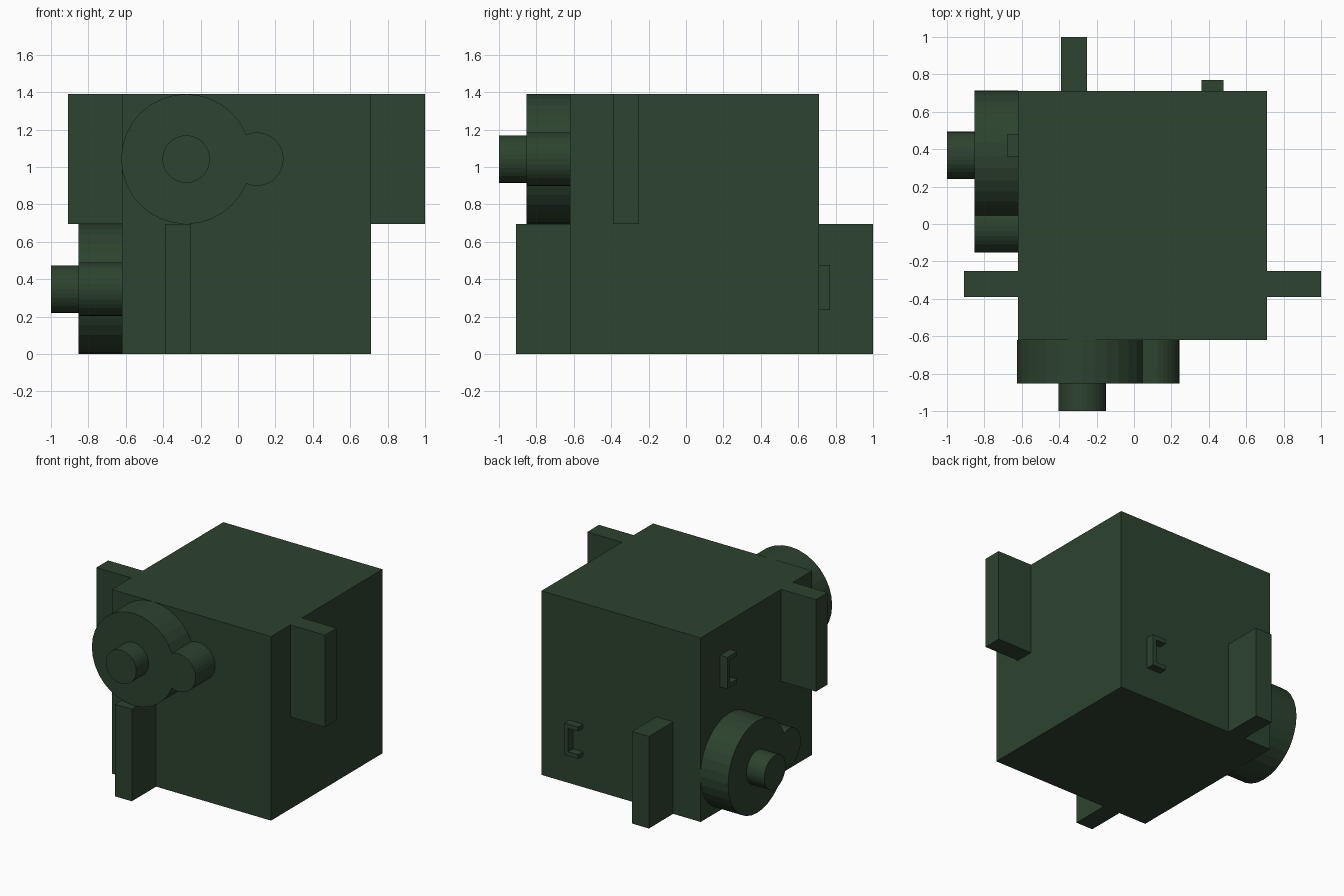
import bpy, bmesh
from math import sin, cos, acos, atan2, pi, radians
from mathutils import Matrix, Vector

if "Cube" in bpy.data.objects:
    bpy.data.objects.remove(bpy.data.objects["Cube"])

green = bpy.data.materials.new("dark_green")
green.diffuse_color = (0.026, 0.056, 0.028, 1)
green.use_nodes = True
green.node_tree.nodes["Principled BSDF"].inputs["Base Color"].default_value = green.diffuse_color

H = 0.695                      # height of one motor
TOP = Matrix.Translation((0, 0, H))
LOW = Matrix.Translation((0, 0.09, 0)) @ Matrix.Rotation(radians(-90), 4, 'Z')


def prism(name, points, direction, matrix):
    """Extrude a closed 3D outline along a direction."""
    bm = bmesh.new()
    face = bm.faces.new([bm.verts.new(p) for p in points])
    ext = bmesh.ops.extrude_face_region(bm, geom=[face], use_keep_orig=True)
    verts = [g for g in ext["geom"] if isinstance(g, bmesh.types.BMVert)]
    bmesh.ops.translate(bm, verts=verts, vec=Vector(direction))
    bmesh.ops.recalc_face_normals(bm, faces=bm.faces[:])
    bm.transform(matrix)
    mesh = bpy.data.meshes.new(name)
    bm.to_mesh(mesh)
    bm.free()
    mesh.materials.append(green)
    obj = bpy.data.objects.new(name, mesh)
    bpy.context.collection.objects.link(obj)
    return obj


def box(name, x0, x1, y0, y1, z0, z1, matrix):
    pts = [(x0, y0, z0), (x1, y0, z0), (x1, y1, z0), (x0, y1, z0)]
    return prism(name, pts, (0, 0, z1 - z0), matrix)


def arc(cx, cz, r, a0, a1, n, y):
    return [(cx + r * cos(a0 + (a1 - a0) * i / n), y,
             cz + r * sin(a0 + (a1 - a0) * i / n)) for i in range(n + 1)]


# Shared block of the two stacked motors
box("motor_housing", -0.62, 0.71, -0.62, 0.71, 0, 2 * H, Matrix())


def motor_fittings(tag, m):
    cx, cz, big, small, gap = -0.277, H / 2, H / 2, 0.143, 0.377
    # Mounting tabs on both ends
    box(tag + "_tab_a", -0.91, -0.62, -0.39, -0.25, 0, H, m)
    box(tag + "_tab_b", 0.71, 1.0, -0.39, -0.25, 0, H, m)
    # Gear cover: outline of a large and a small circle merged
    a = (gap ** 2 + big ** 2 - small ** 2) / (2 * gap)
    t = acos(a / big)
    s = atan2(big * sin(t), a - gap)
    outline = arc(cx, cz, big, t, 2 * pi - t, 28, -0.62)
    outline += arc(cx + gap, cz, small, -s, s, 20, -0.62)[1:-1]
    prism(tag + "_gear_cover", outline, (0, -0.232, 0), m)
    # Output shaft
    prism(tag + "_output_shaft", arc(cx, cz, 0.127, 0, 2 * pi, 32, -0.852)[:-1],
          (0, -0.148, 0), m)
    # C-shaped cable guide
    y0, y1, z0, z1, w = 0.362, 0.478, 0.236, 0.476, 0.032
    c = [(y0, z0), (y1, z0), (y1, z1), (y0, z1), (y0, z1 - w),
         (y1 - w, z1 - w), (y1 - w, z0 + w), (y0, z0 + w)]
    prism(tag + "_cable_guide", [(-0.62, y, z) for y, z in c], (-0.06, 0, 0), m)


motor_fittings("upper", TOP)
motor_fittings("lower", LOW)
